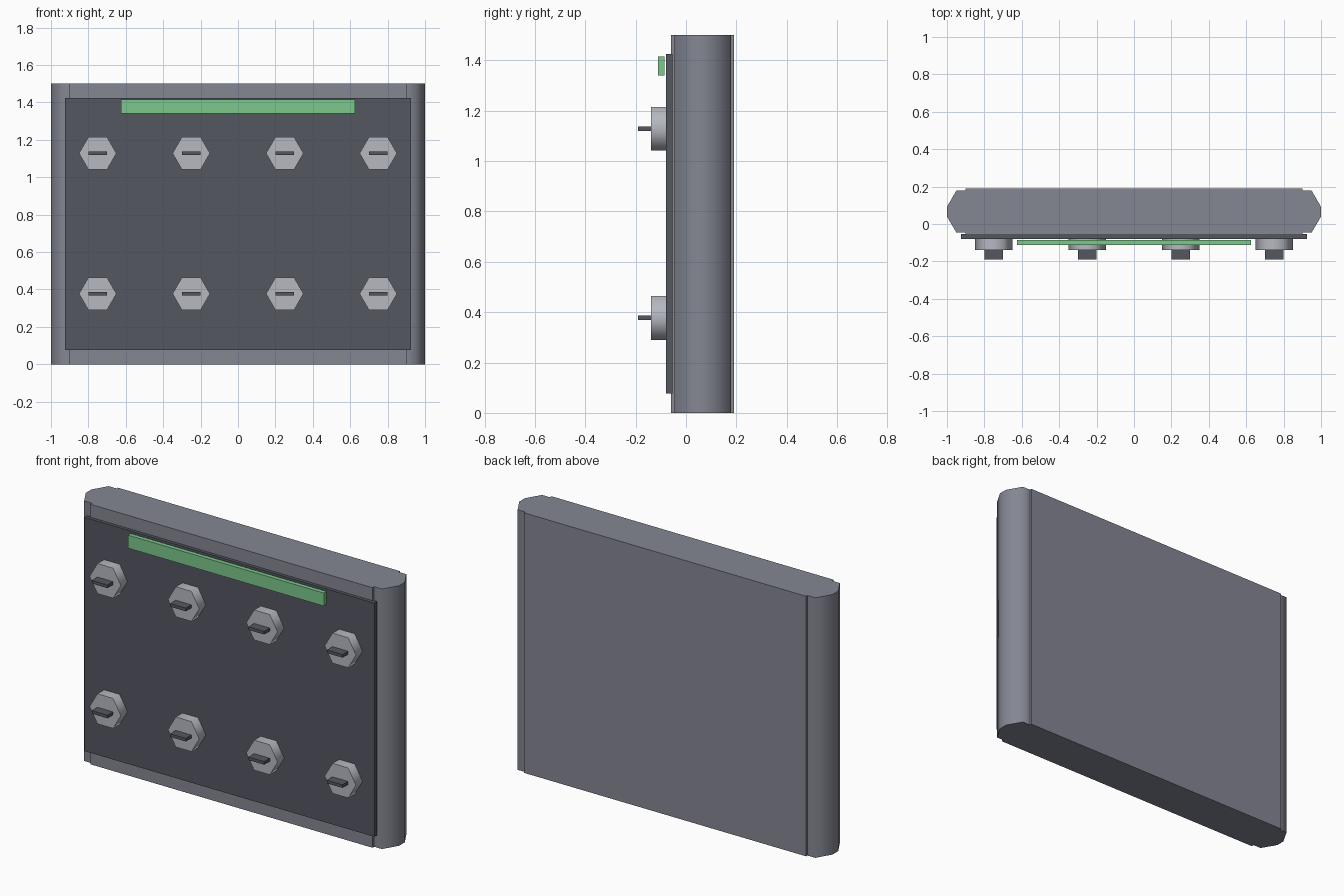
import bpy, bmesh, math
from mathutils import Matrix

cube = bpy.data.objects.get("Cube")
if cube:
    bpy.data.objects.remove(cube, do_unlink=True)


def material(name, rgb):
    m = bpy.data.materials.new(name)
    m.use_nodes = True
    m.diffuse_color = (*rgb, 1)
    m.node_tree.nodes["Principled BSDF"].inputs["Base Color"].default_value = (*rgb, 1)
    return m


steel = material("steel grey", (0.23, 0.24, 0.29))
dark = material("dark grey", (0.09, 0.095, 0.12))
silver = material("light grey", (0.47, 0.48, 0.53))
green = material("light green", (0.2, 0.58, 0.26))


def finish(name, bm, mat, smooth=False):
    bmesh.ops.recalc_face_normals(bm, faces=bm.faces)
    mesh = bpy.data.meshes.new(name)
    bm.to_mesh(mesh)
    bm.free()
    mesh.materials.append(mat)
    ob = bpy.data.objects.new(name, mesh)
    bpy.context.collection.objects.link(ob)
    if smooth:
        bpy.ops.object.select_all(action='DESELECT')
        ob.select_set(True)
        bpy.context.view_layer.objects.active = ob
        bpy.ops.object.shade_smooth_by_angle(angle=math.radians(65))
    return ob


def box(name, x, y, z, mat):
    bm = bmesh.new()
    bmesh.ops.create_cube(bm, size=1)
    for v in bm.verts:
        v.co = [lo + (c + 0.5) * (hi - lo) for c, (lo, hi) in zip(v.co, (x, y, z))]
    return finish(name, bm, mat)


# Main slab
HEIGHT = 1.5
box("main_slab", (-0.9, 0.9), (-0.06, 0.19), (0, HEIGHT), steel)

# Rounded end columns, extruded from a half profile
profile = [(0.9, 0.178), (0.95, 0.178), (1.0, 0.092),
           (1.0, 0.04), (0.95, -0.045), (0.9, -0.045)]
for side, sign in (("left", 1), ("right", -1)):
    bm = bmesh.new()
    face = bm.faces.new([bm.verts.new((sign * x, y, 0)) for x, y in profile])
    top = bmesh.ops.extrude_face_region(bm, geom=[face], use_keep_orig=True)["geom"]
    bmesh.ops.translate(bm, vec=(0, 0, HEIGHT),
                        verts=[g for g in top if isinstance(g, bmesh.types.BMVert)])
    finish(side + "_end_column", bm, steel, True)

# Front panel and the bar standing in front of it
box("front_panel", (-0.925, 0.925), (-0.079, -0.054), (0.077, 1.425), dark)
box("green_bar", (-0.625, 0.625), (-0.111, -0.086), (1.34, 1.415), green)

# Hexagonal knobs with thin blades
for row, z in (("lower", 0.377), ("upper", 1.128)):
    for i in range(4):
        x = -0.75 + 0.5 * i
        bm = bmesh.new()
        bmesh.ops.create_cone(bm, cap_ends=True, segments=6, radius1=0.1, radius2=0.1, depth=0.06)
        # Turn the hexagon so its corners point sideways
        reach = max(v.co.x for v in bm.verts)
        if reach < 0.095:
            bmesh.ops.rotate(bm, verts=bm.verts, matrix=Matrix.Rotation(math.pi / 6, 3, 'Z'))
        bmesh.ops.rotate(bm, verts=bm.verts, matrix=Matrix.Rotation(math.pi / 2, 3, 'X'))
        bmesh.ops.translate(bm, verts=bm.verts, vec=(x, -0.109, z))
        finish(f"{row}_knob_{i + 1}", bm, silver, True)
        box(f"{row}_blade_{i + 1}", (x - 0.05, x + 0.05), (-0.19, -0.135),
            (z - 0.009, z + 0.009), dark)
